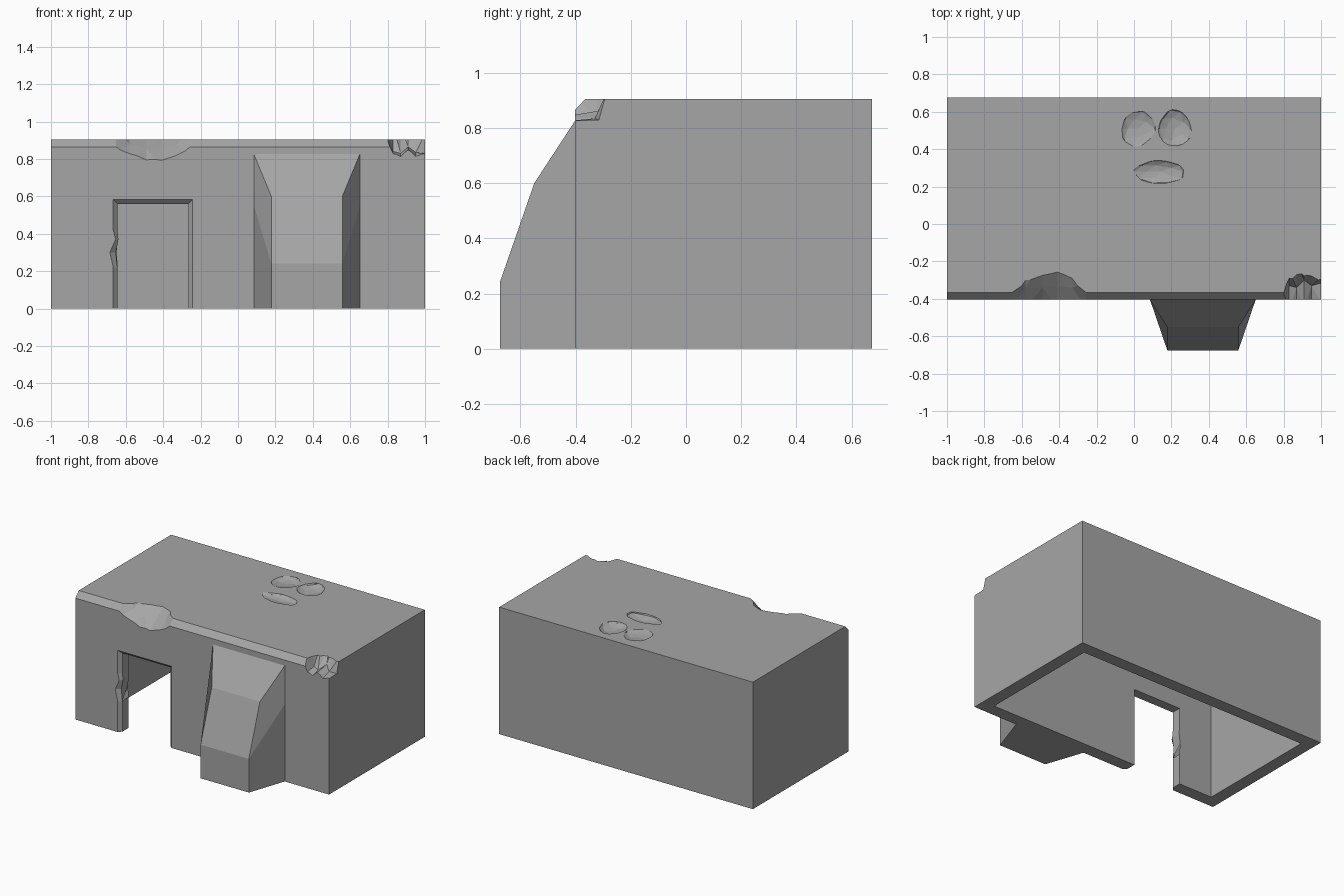
import bpy
import bmesh
import random
from mathutils import Vector

random.seed(4)
if "Cube" in bpy.data.objects:
    bpy.data.objects.remove(bpy.data.objects["Cube"])

# Single concrete colour
concrete = bpy.data.materials.new("concrete_grey")
concrete.use_nodes = True
grey = (0.38, 0.38, 0.38, 1)
concrete.diffuse_color = grey
concrete.node_tree.nodes["Principled BSDF"].inputs["Base Color"].default_value = grey


def finish(name, bm):
    bmesh.ops.recalc_face_normals(bm, faces=bm.faces)
    mesh = bpy.data.meshes.new(name)
    bm.to_mesh(mesh)
    bm.free()
    mesh.materials.append(concrete)
    obj = bpy.data.objects.new(name, mesh)
    bpy.context.collection.objects.link(obj)
    return obj


def loft(name, rings, caps=None, triangles=False):
    """Skin equal-sized point rings and close both ends."""
    bm = bmesh.new()
    rows = [[bm.verts.new(p) for p in ring] for ring in rings]
    n = len(rows[0])
    for a, b in zip(rows, rows[1:]):
        for i in range(n):
            j = (i + 1) % n
            bm.faces.new((a[i], a[j], b[j], b[i]))
    for row in (rows[0], rows[-1]):
        for cap in caps or [range(n)]:
            bm.faces.new([row[i] for i in cap])
    if triangles:
        bmesh.ops.triangulate(bm, faces=bm.faces)
    return finish(name, bm)


def cut(target, cutter):
    mod = target.modifiers.new("cut", "BOOLEAN")
    mod.operation = "DIFFERENCE"
    mod.solver = "EXACT"
    mod.object = cutter
    cutter.hide_render = True
    bpy.context.view_layer.objects.active = target
    bpy.ops.object.modifier_apply(modifier=mod.name)
    bpy.data.objects.remove(cutter)


FRONT, BACK, TOP, WALL = -0.403, 0.675, 0.905, 0.09

# Bunker body with a chamfered front roof edge
profile = [(FRONT, 0), (BACK, 0), (BACK, TOP), (-0.365, TOP), (FRONT, 0.865)]
body = loft("bunker_shell", [[(x, y, z) for y, z in profile] for x in (-1, 1)])

# Hollow interior, open underneath
y0, y1 = FRONT + WALL, BACK - WALL
room = [(y0, -0.1), (y1, -0.1), (y1, TOP - WALL), (y0, TOP - WALL)]
cut(body, loft("room_cutter", [[(x, y, z) for y, z in room] for x in (WALL - 1, 1 - WALL)]))


# Doorway with a bevelled outer edge and a chipped jamb
def door_ring(y, grow, chip):
    left, right, top = -0.645 - grow, -0.265 + grow, 0.56 + grow
    return [(left, y, -0.1), (left, y, 0.22), (left - chip, y, 0.3),
            (left + chip * 0.7, y, 0.37), (left, y, 0.42),
            (left, y, top), (right, y, top), (right, y, -0.1)]


cut(body, loft("door_cutter", [
    door_ring(-0.6, 0.022, 0.018), door_ring(FRONT, 0.022, 0.018),
    door_ring(FRONT + 0.022, 0, 0.008), door_ring(-0.2, 0, 0)]))


# Broken roof edge: each station is x, front z, mid y, mid z, back y
def edge_damage(name, stations):
    rings = [[(x, -0.45, 0.97), (x, -0.45, zf), (x, ym, zm), (x, yb, 0.97)]
             for x, zf, ym, zm, yb in stations]
    cut(body, loft(name, rings, triangles=True))


edge_damage("edge_dent_cutter", [
    (-0.66, 0.82, -0.38, 0.895, -0.31), (-0.58, 0.79, -0.34, 0.88, -0.2),
    (-0.49, 0.75, -0.34, 0.855, -0.19), (-0.41, 0.755, -0.33, 0.85, -0.17),
    (-0.33, 0.78, -0.34, 0.87, -0.2), (-0.25, 0.82, -0.38, 0.895, -0.31)])
edge_damage("corner_break_cutter", [
    (0.8, 0.83, -0.38, 0.895, -0.31), (0.83, 0.82, -0.33, 0.84, -0.25),
    (0.87, 0.8, -0.34, 0.83, -0.21), (0.91, 0.84, -0.3, 0.865, -0.24),
    (0.95, 0.8, -0.33, 0.835, -0.23), (1.02, 0.823, -0.31, 0.827, -0.27)])


# Shallow faceted pits in the roof
def pit(center, size):
    bm = bmesh.new()
    bmesh.ops.create_icosphere(bm, subdivisions=2, radius=1)
    for v in bm.verts:
        v.co *= random.uniform(0.88, 1.08)
        v.co = Vector(center) + v.co * Vector(size)
    cut(body, finish("pit_cutter", bm))


pit((0.02, 0.51, TOP + 0.01), (0.1, 0.11, 0.03))
pit((0.22, 0.51, TOP + 0.01), (0.1, 0.11, 0.04))
pit((0.14, 0.28, TOP + 0.01), (0.15, 0.07, 0.035))

# Sloping buttress, wider against the wall
side = [(0.283, FRONT, 0), (0.19, -0.675, 0), (0.19, -0.675, 0.24),
        (0.19, -0.55, 0.6), (0.283, FRONT, 0.825), (0.283, FRONT, 0.55)]
loft("front_buttress",
     [[(0.368 + s * half, y, z) for half, y, z in side] for s in (-1, 1)],
     caps=[(0, 1, 2, 5), (2, 3, 4, 5)])
